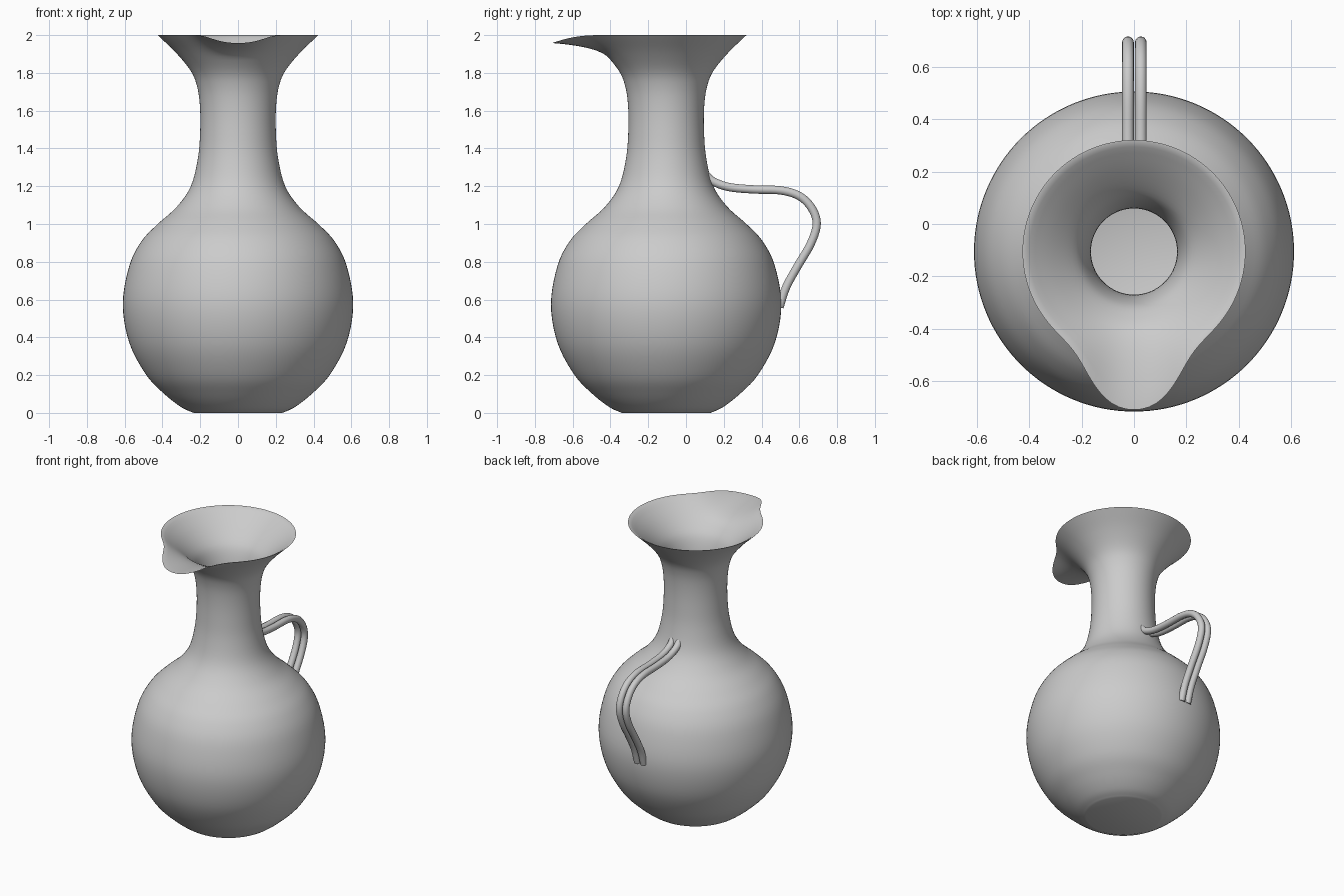
import bpy, bmesh, math
from mathutils import Vector

if "Cube" in bpy.data.objects:
    bpy.data.objects.remove(bpy.data.objects["Cube"])

AXIS_Y = -0.105
SEGS = 128


def smooth_path(pts, steps):
    """Catmull-Rom curve through 2D points."""
    p = [Vector(q) for q in pts]
    p = [2 * p[0] - p[1]] + p + [2 * p[-1] - p[-2]]
    out = []
    for i in range(1, len(p) - 2):
        a, b, c, d = p[i - 1:i + 3]
        for k in range(steps):
            t = k / steps
            out.append(0.5 * (2 * b + (c - a) * t + (2 * a - 5 * b + 4 * c - d) * t ** 2
                              + (3 * b - a - 3 * c + d) * t ** 3))
    out.append(p[-2])
    return out


def shade(obj, angle):
    bpy.ops.object.select_all(action='DESELECT')
    bpy.context.view_layer.objects.active = obj
    obj.select_set(True)
    bpy.ops.object.shade_smooth_by_angle(angle=math.radians(angle))


# Jug outer profile (radius, height): foot, round belly, neck, flared rim
outer = smooth_path([(0.235, 0), (0.30, 0.03), (0.39, 0.1), (0.485, 0.2), (0.575, 0.37),
                     (0.61, 0.575), (0.575, 0.78), (0.51, 0.91), (0.425, 1.0), (0.325, 1.09),
                     (0.25, 1.2), (0.212, 1.35), (0.2, 1.5), (0.202, 1.63), (0.217, 1.73),
                     (0.25, 1.81), (0.327, 1.905), (0.425, 2.0)], 5)

# Inner wall: outer profile offset inwards, thinning towards the rim
inner = []
for i, q in enumerate(outer):
    if q.y < 0.04:
        continue
    d = (outer[min(i + 1, len(outer) - 1)] - outer[i - 1]).normalized()
    t = 0.035 - 0.029 * max(0, min(1, (q.y - 1.8) / 0.2))
    n = q + Vector((-d.y, d.x)) * t
    inner.append(Vector((n.x, min(n.y, 2.0))))
profile = outer + inner[::-1]


def jug_point(r, z, a):
    """Point on the jug; a is the angle from the front, where the spout is pulled out."""
    off = abs(math.degrees(math.atan2(math.sin(a), math.cos(a))))
    bump = math.exp(-(off / 22) ** 2.3)
    w = (max(0, z - 1.88) / 0.12) ** 2
    r += 0.178 * w * bump
    z -= 0.042 * w * bump ** 2
    return (r * math.sin(a), AXIS_Y - r * math.cos(a), z)


bm = bmesh.new()
rows = [[bm.verts.new(jug_point(q.x, q.y, 2 * math.pi * s / SEGS)) for s in range(SEGS)]
        for q in profile]
for lo, hi in zip(rows, rows[1:]):
    for s in range(SEGS):
        n = (s + 1) % SEGS
        bm.faces.new((lo[s], lo[n], hi[n], hi[s]))
bm.faces.new(rows[0][::-1])   # underside
bm.faces.new(rows[-1])        # inner floor
bmesh.ops.recalc_face_normals(bm, faces=bm.faces)
mesh = bpy.data.meshes.new("jug_body")
bm.to_mesh(mesh)
bm.free()
jug = bpy.data.objects.new("jug_body", mesh)
bpy.context.collection.objects.link(jug)
shade(jug, 50)

# Handle: two parallel rods following one path (y, z)
path = smooth_path([(0.10, 1.265), (0.145, 1.225), (0.23, 1.195), (0.36, 1.183), (0.5, 1.178),
                    (0.6, 1.148), (0.665, 1.085), (0.692, 1.0), (0.66, 0.895), (0.59, 0.775),
                    (0.53, 0.665), (0.495, 0.56)], 5)
for name, x in (("handle_rod_left", -0.023), ("handle_rod_right", 0.026)):
    curve = bpy.data.curves.new(name, 'CURVE')
    curve.dimensions = '3D'
    curve.bevel_depth = 0.0225
    curve.bevel_resolution = 5
    curve.use_fill_caps = True
    spline = curve.splines.new('POLY')
    spline.points.add(len(path) - 1)
    for pt, q in zip(spline.points, path):
        pt.co = (x, q.x, q.y, 1)
    rod = bpy.data.objects.new(name, curve)
    bpy.context.collection.objects.link(rod)
    bpy.ops.object.select_all(action='DESELECT')
    bpy.context.view_layer.objects.active = rod
    rod.select_set(True)
    bpy.ops.object.convert(target='MESH')
    shade(bpy.context.object, 50)
